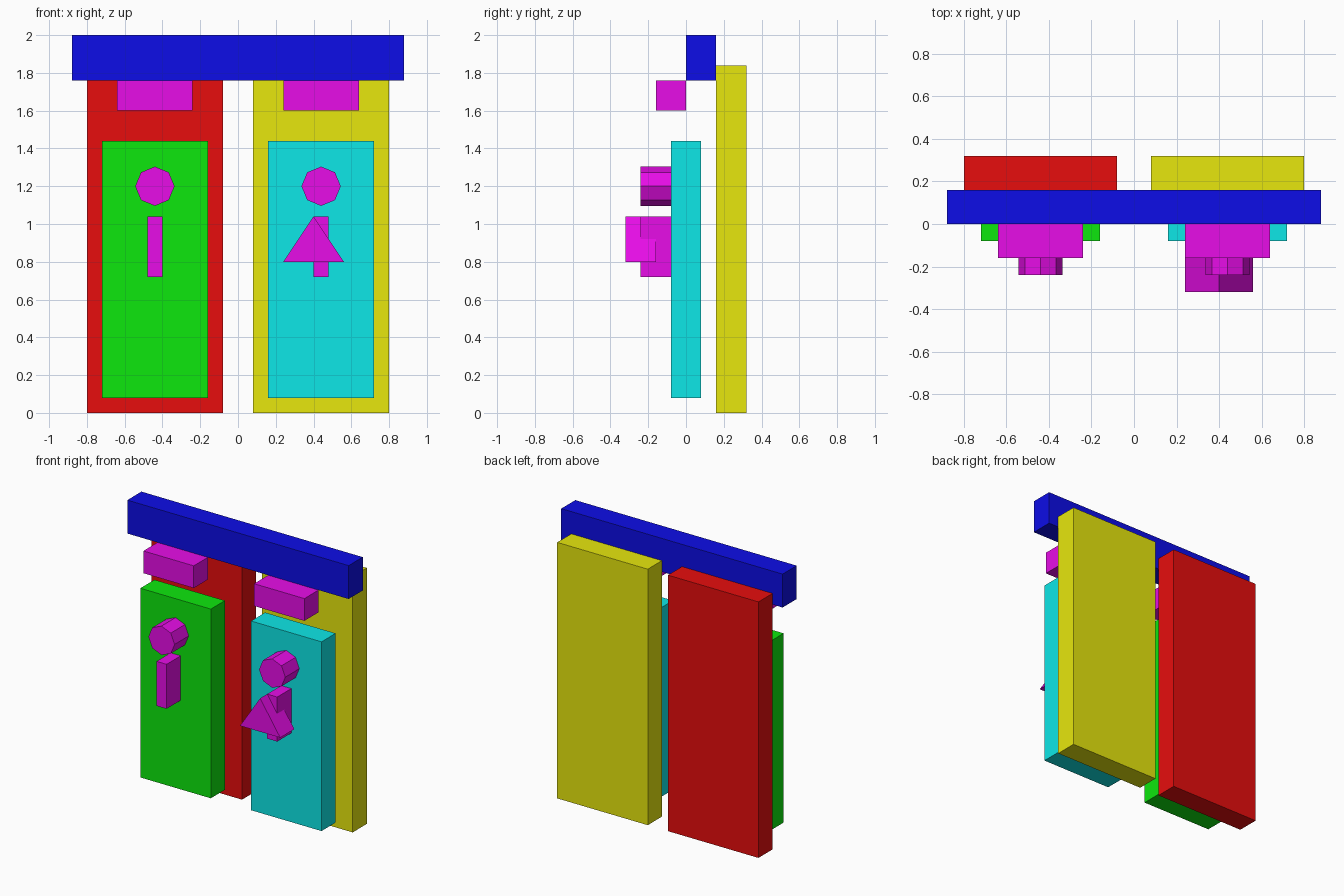
import bpy, math

if "Cube" in bpy.data.objects:
    bpy.data.objects.remove(bpy.data.objects["Cube"])


def material(name, r, g, b):
    m = bpy.data.materials.new(name)
    m.diffuse_color = (r, g, b, 1)
    m.use_nodes = True
    m.node_tree.nodes["Principled BSDF"].inputs["Base Color"].default_value = m.diffuse_color
    return m


HI, LO = 0.8, 0.004
RED = material("red", HI, LO, LO)
YELLOW = material("yellow", HI, HI, LO)
GREEN = material("green", LO, HI, LO)
CYAN = material("cyan", LO, HI, HI)
BLUE = material("blue", LO, LO, HI)
MAGENTA = material("magenta", HI, LO, HI)


def prism(name, outline, y0, y1, mat):
    """Extrude a counter-clockwise (x, z) outline from front y0 to back y1."""
    n = len(outline)
    verts = [(x, y, z) for y in (y0, y1) for x, z in outline]
    faces = [tuple(range(n)), tuple(reversed(range(n, 2 * n)))]
    faces += [(i, i + n, (i + 1) % n + n, (i + 1) % n) for i in range(n)]
    mesh = bpy.data.meshes.new(name)
    mesh.from_pydata(verts, [], faces)
    mesh.materials.append(mat)
    obj = bpy.data.objects.new(name, mesh)
    bpy.context.collection.objects.link(obj)
    return obj


def box(name, x0, x1, y0, y1, z0, z1, mat):
    return prism(name, [(x0, z0), (x1, z0), (x1, z1), (x0, z1)], y0, y1, mat)


# Lintel across both doorways
box("lintel", -0.88, 0.88, 0, 0.16, 1.76, 2.0, BLUE)

# Each doorway: back panel, door, sign block, and figure of head and body
for side, cx, panel_mat, door_mat in (("left", -0.44, RED, GREEN),
                                      ("right", 0.44, YELLOW, CYAN)):
    box(side + "_back_panel", cx - 0.36, cx + 0.36, 0.16, 0.32, 0, 1.84, panel_mat)
    box(side + "_door", cx - 0.28, cx + 0.28, -0.08, 0.08, 0.08, 1.44, door_mat)
    box(side + "_sign_block", cx - 0.2, cx + 0.2, -0.16, 0, 1.6, 1.76, MAGENTA)
    octagon = [(cx + 0.104 * math.cos(i * math.pi / 4),
                1.2 + 0.104 * math.sin(i * math.pi / 4)) for i in range(8)]
    box_x = -0.48 if cx < 0 else 0.40
    prism(side + "_figure_head", octagon, -0.24, -0.08, MAGENTA)
    box(side + "_figure_body", box_x, box_x + 0.08, -0.24, -0.08, 0.72, 1.04, MAGENTA)

# Triangular skirt on the right figure
prism("right_figure_skirt", [(0.24, 0.8), (0.56, 0.8), (0.40, 1.04)], -0.32, -0.16, MAGENTA)
